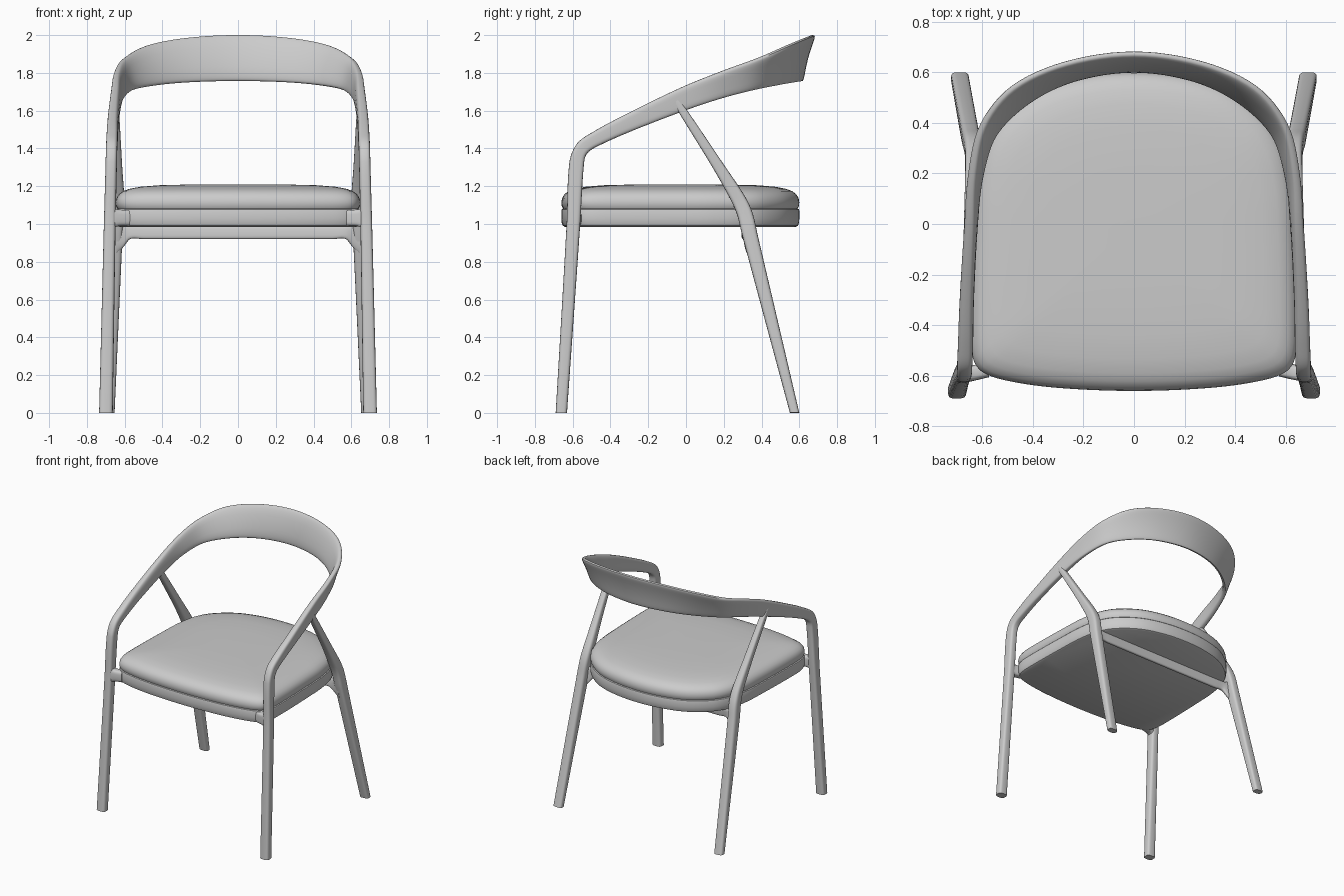
import bpy, bmesh, math
from mathutils import Vector

if "Cube" in bpy.data.objects:
    bpy.data.objects.remove(bpy.data.objects["Cube"])


def spline(points, steps, closed=False):
    """Smooth curve through points of any dimension (chord-spaced Hermite)."""
    p = [Vector(q) for q in points]
    if closed:
        p = [p[-1]] + p + p[:2]
    t = [0.0]
    for a, b in zip(p, p[1:]):
        t.append(t[-1] + (b - a).length)
    n = len(p)
    m = []
    for i in range(n):
        lo, hi = max(i - 1, 0), min(i + 1, n - 1)
        m.append((p[hi] - p[lo]) / (t[hi] - t[lo]))
    first, last = (1, n - 2) if closed else (0, n - 1)
    out = []
    for i in range(first, last):
        h = t[i + 1] - t[i]
        for k in range(steps):
            s = k / steps
            out.append(p[i] * (2*s**3 - 3*s**2 + 1) + m[i] * (h * (s**3 - 2*s**2 + s))
                       + p[i + 1] * (3*s**2 - 2*s**3) + m[i + 1] * (h * (s**3 - s**2)))
    if not closed:
        out.append(p[-1])
    return out


def skin(name, rings, angle=40):
    """Bridge rings of points into a capped solid."""
    bm = bmesh.new()
    loops = [[bm.verts.new(c) for c in r] for r in rings]
    for a, b in zip(loops, loops[1:]):
        for i in range(len(a)):
            j = (i + 1) % len(a)
            bm.faces.new((a[i], a[j], b[j], b[i]))
    bm.faces.new(loops[0])
    bm.faces.new(loops[-1])
    bmesh.ops.recalc_face_normals(bm, faces=bm.faces)
    me = bpy.data.meshes.new(name)
    bm.to_mesh(me)
    bm.free()
    ob = bpy.data.objects.new(name, me)
    bpy.context.collection.objects.link(ob)
    bpy.ops.object.select_all(action='DESELECT')
    ob.select_set(True)
    bpy.context.view_layer.objects.active = ob
    bpy.ops.object.shade_smooth_by_angle(angle=math.radians(angle))
    return ob


def bar(name, stations, steps=6, power=3.5, sides=28):
    """Sweep a rounded section; station = edge A xyz, edge B xyz, thickness."""
    st = spline(stations, steps)
    mids = [(Vector(s[:3]) + Vector(s[3:6])) / 2 for s in st]
    rings = []
    for i, s in enumerate(st):
        u = (Vector(s[:3]) - Vector(s[3:6])) / 2
        tangent = mids[min(i + 1, len(st) - 1)] - mids[max(i - 1, 0)]
        v = tangent.cross(u).normalized()
        bow = 0.8 * u.length_squared
        ring = []
        for k in range(sides):
            a = 2 * math.pi * k / sides
            c, d = math.cos(a), math.sin(a)
            c = math.copysign(abs(c) ** (2 / power), c)
            d = math.copysign(abs(d) ** (2 / power), d)
            ring.append(mids[i] + u * c + v * (d * s[6] / 2 - bow * (1 - c * c)))
        rings.append(ring)
    return skin(name, rings)


def flip(s):
    return (-s[0], s[1], s[2], -s[3], s[4], s[5], s[6])


# Front legs, arms and backrest: one continuous sweep from foot to foot
half = [
    (.70, -.69, 0, .70, -.63, 0, .072),
    (.68, -.632, 1.0, .68, -.56, 1.0, .062),
    (.672, -.617, 1.33, .672, -.54, 1.32, .06),
    (.67, -.578, 1.425, .67, -.522, 1.375, .06),
    (.668, -.50, 1.483, .667, -.465, 1.413, .06),
    (.665, -.32, 1.58, .66, -.28, 1.495, .056),
    (.652, -.02, 1.725, .64, .02, 1.61, .05),
    (.642, .20, 1.812, .61, .20, 1.67, .044),
    (.60, .39, 1.88, .55, .36, 1.712, .04),
    (.48, .54, 1.945, .41, .49, 1.738, .036),
    (.27, .636, 1.985, .23, .575, 1.752, .034),
]
bar("front_legs_arms_backrest",
    half + [(0, .675, 2.0, 0, .61, 1.757, .034)] + [flip(s) for s in reversed(half)])

# Back legs and front leg brackets, one per side
back_leg = [
    (.688, .55, 0, .688, .60, 0, .07),
    (.645, .30, .93, .645, .38, .94, .07),
    (.637, .27, 1.05, .637, .352, 1.06, .07),
    (.634, .235, 1.13, .634, .31, 1.15, .066),
    (.64, .14, 1.30, .64, .20, 1.315, .055),
    (.652, -.05, 1.61, .652, -.012, 1.628, .042),
    (.656, -.073, 1.655, .656, -.045, 1.668, .034),
]
bracket = [
    (.58, -.575, 1.075, .58, -.575, .99, .06),
    (.645, -.59, 1.08, .645, -.59, .985, .06),
    (.68, -.595, 1.11, .68, -.595, .95, .06),
]
for side, f in (("right", lambda s: s), ("left", flip)):
    bar("back_leg_" + side, [f(s) for s in back_leg])
    bar("front_bracket_" + side, [f(s) for s in bracket])

# Rear crossbar with flared ends
rail = [
    (.64, .32, 1.04, .64, .335, .84, .035),
    (.605, .315, 1.0, .605, .325, .88, .03),
    (.57, .315, .992, .57, .31, .921, .03),
    (.50, .315, .99, .50, .308, .92, .03),
]
bar("rear_crossbar", rail + [flip(s) for s in reversed(rail)])

# Seat outline (right half, front to back), mirrored
right = [(.3, -.648), (.5, -.62), (.60, -.585), (.637, -.53), (.647, -.4), (.638, 0),
         (.628, .15), (.595, .3), (.525, .415), (.38, .525), (.2, .582)]
outline = spline([(0, -.66)] + right + [(0, .60)] + [(-x, y) for x, y in reversed(right)],
                 5, closed=True)


def seat_layers(layers):
    return [[(p[0] * (1 - i), -.03 + (p[1] + .03) * (1 - i), z) for p in outline]
            for i, z in layers]


skin("seat_base", seat_layers([(.03, .985), (.012, .991), (.003, 1.005), (0, 1.03),
                               (0, 1.07), (.004, 1.078), (.02, 1.082)]))
skin("seat_cushion", seat_layers([(.03, 1.08), (.012, 1.083), (.003, 1.095), (0, 1.115),
                                  (.006, 1.137), (.025, 1.157), (.06, 1.174), (.11, 1.186),
                                  (.2, 1.197), (.35, 1.205), (.6, 1.209), (.9, 1.21)]))
